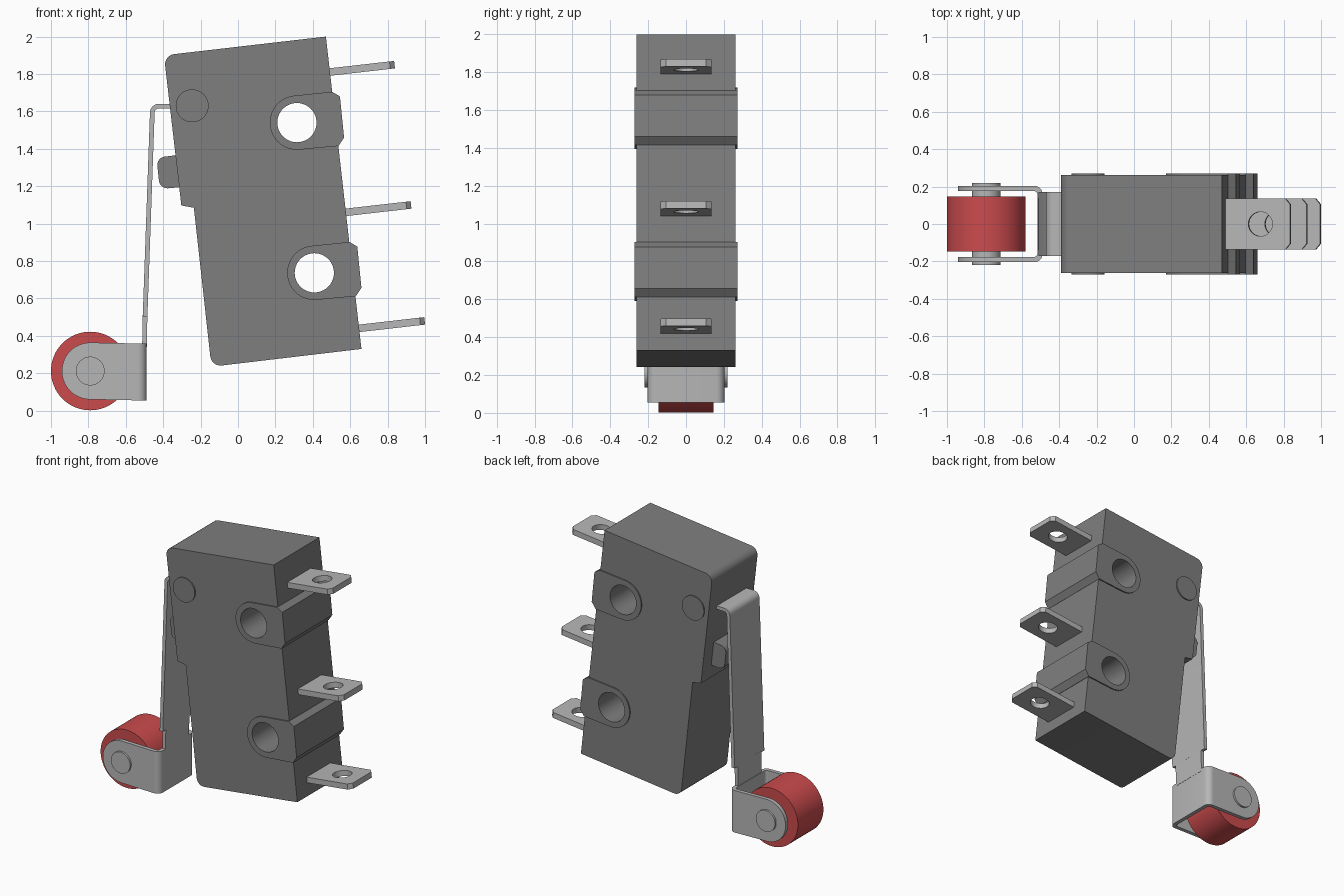
import bpy, bmesh, math
from mathutils import Vector

if "Cube" in bpy.data.objects:
    bpy.data.objects.remove(bpy.data.objects["Cube"])

TILT = math.radians(6.5)


def material(name, rgb):
    m = bpy.data.materials.new(name)
    m.diffuse_color = (*rgb, 1)
    m.use_nodes = True
    m.node_tree.nodes["Principled BSDF"].inputs["Base Color"].default_value = m.diffuse_color
    return m


GREY = material("dark grey plastic", (0.21, 0.21, 0.21))
METAL = material("light grey metal", (0.47, 0.47, 0.47))
RED = material("red roller", (0.60, 0.07, 0.075))


def rounded(points, closed=True, steps=6):
    """Replace each (x, y, radius) corner with an arc."""
    out, n = [], len(points)
    for i, p in enumerate(points):
        c = Vector(p[:2])
        if len(p) < 3 or (not closed and i in (0, n - 1)):
            out.append(c)
            continue
        a = (Vector(points[i - 1][:2]) - c).normalized()
        b = (Vector(points[(i + 1) % n][:2]) - c).normalized()
        half = a.angle(b) / 2
        centre = c + (a + b).normalized() * p[2] / math.sin(half)
        t = p[2] / math.tan(half)
        s, e = c + a * t - centre, c + b * t - centre
        sweep = s.angle(e)
        for k in range(steps + 1):
            f = k / steps
            out.append(centre + (s * math.sin((1 - f) * sweep)
                                 + e * math.sin(f * sweep)) / math.sin(sweep))
    return out


def circle(x, y, r, n=40):
    return [Vector((x + r * math.cos(2 * math.pi * k / n),
                    y + r * math.sin(2 * math.pi * k / n))) for k in range(n)]


def plate(name, loops, half, mat, rot=(math.pi / 2, 0, 0), loc=(0, 0, 0)):
    """Extrude an outline, with any holes, by half on both sides."""
    cu = bpy.data.curves.new(name, 'CURVE')
    cu.dimensions, cu.fill_mode, cu.extrude = '2D', 'BOTH', half
    for loop in loops:
        sp = cu.splines.new('POLY')
        sp.points.add(len(loop) - 1)
        for pt, v in zip(sp.points, loop):
            pt.co = (v[0], v[1], 0, 1)
        sp.use_cyclic_u = True
    ob = bpy.data.objects.new(name, cu)
    bpy.context.collection.objects.link(ob)
    bpy.ops.object.select_all(action='DESELECT')
    ob.select_set(True)
    bpy.context.view_layer.objects.active = ob
    bpy.ops.object.convert(target='MESH')
    ob = bpy.context.object
    bm = bmesh.new()
    bm.from_mesh(ob.data)
    bmesh.ops.remove_doubles(bm, verts=bm.verts, dist=1e-5)
    bmesh.ops.recalc_face_normals(bm, faces=bm.faces)
    bm.to_mesh(ob.data)
    bm.free()
    ob.data.materials.clear()
    ob.data.materials.append(mat)
    ob.rotation_euler, ob.location = rot, loc
    bpy.ops.object.shade_smooth_by_angle(angle=math.radians(30))
    return ob


def strip(path, thick):
    """Outline of a bent sheet following a centre line."""
    left, right = [], []
    for i, p in enumerate(path):
        d1 = (p - path[i - 1]).normalized() if i else None
        d2 = (path[i + 1] - p).normalized() if i < len(path) - 1 else None
        d1, d2 = d1 or d2, d2 or d1
        d = (d1 + d2).normalized()
        off = Vector((-d.y, d.x)) * thick / 2 / d.dot(d1)
        left.append(p + off)
        right.append(p - off)
    return left + right[::-1]


# Housing with two mounting holes
HOLES = [(0.315, 1.54), (0.408, 0.737)]
body = rounded([(0.47, 2.0), (-0.396, 1.90, 0.055), (-0.303, 1.097),
                (-0.236, 1.085), (-0.142, 0.235, 0.055), (0.66, 0.33)])
plate("housing", [body] + [circle(x, z, 0.105) for x, z in HOLES], 0.262, GREY)

# Raised bosses around the mounting holes
for i, (x, z) in enumerate(HOLES):
    arc = [(x + 0.145 * math.cos(a), z + 0.145 * math.sin(a))
           for a in (math.pi / 2 + TILT + math.pi * k / 20 for k in range(21))]
    tail = [(x + dx, z + dz) for dx, dz in
            ((0.222, -0.125), (0.252, -0.08), (0.230, 0.14), (0.188, 0.165))]
    plate(f"mounting_boss_{i + 1}", [arc + tail, circle(x, z, 0.105)], 0.271, GREY)

# Lever pivot and plunger
plate("pivot_pin", [circle(-0.245, 1.63, 0.088)], 0.271, GREY)
plunger = rounded([(-0.25, 1.375), (-0.436, 1.353, 0.045),
                   (-0.418, 1.185, 0.045), (-0.25, 1.2)])
plate("plunger", [plunger], 0.16, GREY)

# Three terminal blades with holes
blade = [(-0.42, -0.135), (-0.025, -0.135), (0, -0.105),
         (0, 0.105), (-0.025, 0.135), (-0.42, 0.135)]
for i, (x, z) in enumerate([(0.837, 1.85), (0.925, 1.10), (0.998, 0.48)]):
    plate(f"terminal_{i + 1}", [blade, circle(-0.16, 0, 0.065, 28)], 0.02, METAL,
          rot=(0, -TILT, 0), loc=(x, 0, z))

# Bent lever and its narrow neck
lever = rounded([(-0.33, 1.628), (-0.457, 1.628, 0.035), (-0.497, 0.50)], closed=False)
plate("lever", [strip(lever, 0.025)], 0.17, METAL)
plate("lever_neck", [strip([Vector((-0.497, 0.51)), Vector((-0.5, 0.34))], 0.025)],
      0.135, METAL)

# Roller bracket: folded back sheet and two rounded cheeks
AX, AZ = -0.79, 0.212
fold = rounded([(-0.54, -0.19), (-0.503, -0.19, 0.03),
                (-0.503, 0.19, 0.03), (-0.54, 0.19)], closed=False)
plate("bracket_back", [strip(fold, 0.028)], 0.152, METAL,
      rot=(0, 0, 0), loc=(0, 0, 0.207))
cheek = [(AX + 0.152 * math.cos(a), AZ + 0.152 * math.sin(a))
         for a in (math.pi / 2 + math.pi * k / 24 for k in range(25))]
cheek += [(-0.535, 0.055), (-0.535, 0.359)]
for side, y in (("front", -0.19), ("back", 0.19)):
    plate(f"bracket_cheek_{side}", [cheek], 0.014, METAL, loc=(0, y, 0))

# Roller and axle
plate("roller", [circle(AX, AZ, 0.21, 64), circle(AX, AZ, 0.077)], 0.146, RED)
plate("axle", [circle(AX, AZ, 0.077)], 0.218, METAL)
